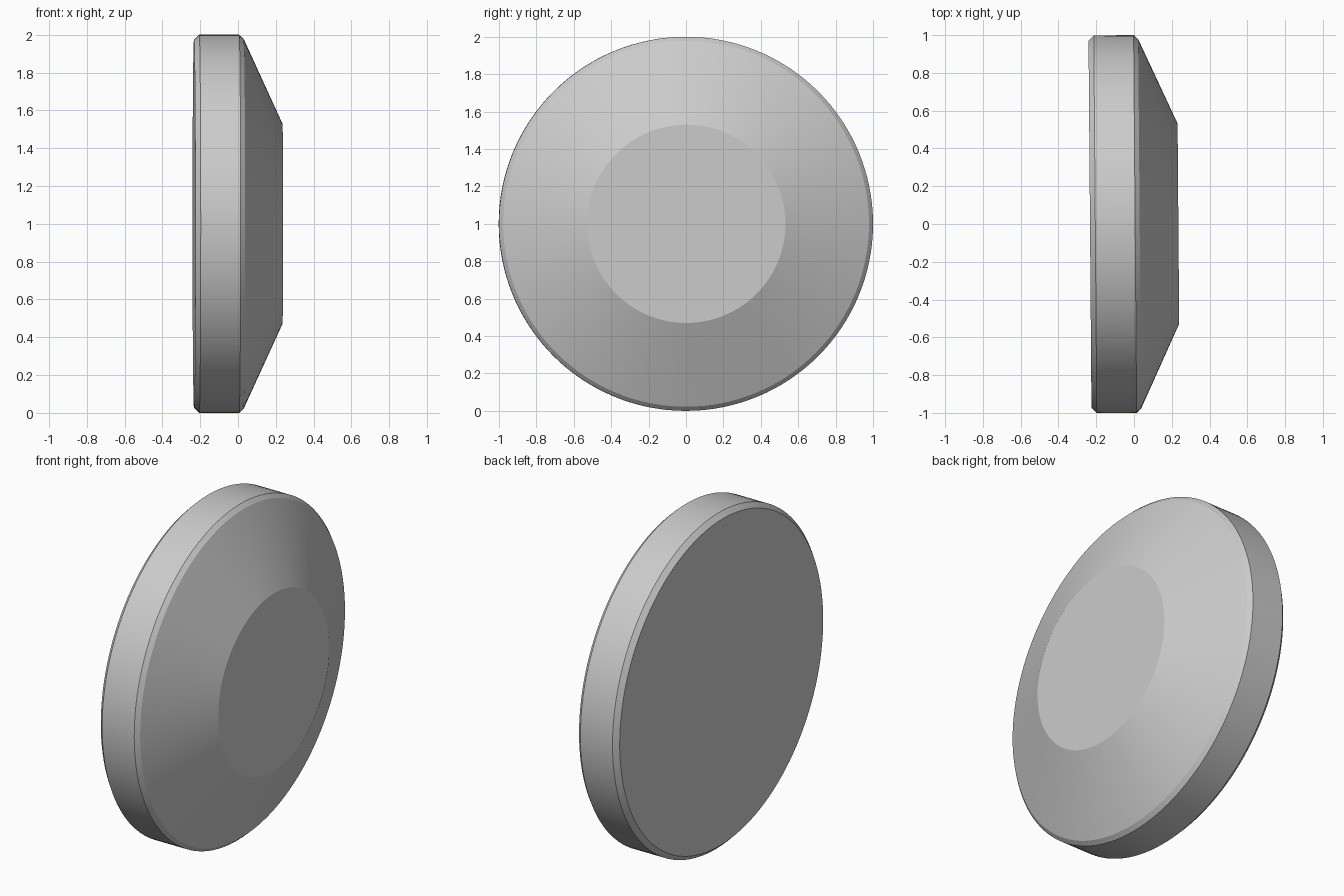
import bpy, bmesh, math
from mathutils import Vector, Matrix

if "Cube" in bpy.data.objects:
    bpy.data.objects.remove(bpy.data.objects["Cube"])

SEGMENTS = 128
# Disc profile as (x, radius): back face, chamfer, rim, chamfer, cone, flat front
PROFILE = [(-0.233, 0.0), (-0.233, 0.972), (-0.205, 1.0), (0.006, 1.0),
           (0.03, 0.978), (0.235, 0.53), (0.235, 0.0)]

# Revolve the profile around the x axis
bm = bmesh.new()
verts = [bm.verts.new((x, 0, r)) for x, r in PROFILE]
edges = [bm.edges.new(pair) for pair in zip(verts, verts[1:])]
bmesh.ops.spin(bm, geom=verts + edges, cent=(0, 0, 0), axis=(1, 0, 0),
               angle=math.tau, steps=SEGMENTS, use_merge=False)
bmesh.ops.remove_doubles(bm, verts=bm.verts, dist=1e-4)

# Merge each flat end into a single face
bmesh.ops.dissolve_verts(bm, verts=[v for v in bm.verts if Vector(v.co.yz).length < 1e-3])
bmesh.ops.recalc_face_normals(bm, faces=bm.faces)

# Stand it on its rim with the slight turn about the vertical
bm.transform(Matrix.Translation((0, 0, 1)) @ Matrix.Rotation(0.008, 4, 'Z'))

mesh = bpy.data.meshes.new("bevelled_disc")
bm.to_mesh(mesh)
bm.free()
disc = bpy.data.objects.new("bevelled_disc", mesh)
bpy.context.collection.objects.link(disc)
bpy.context.view_layer.objects.active = disc
disc.select_set(True)
bpy.ops.object.shade_smooth_by_angle(angle=math.radians(20))
